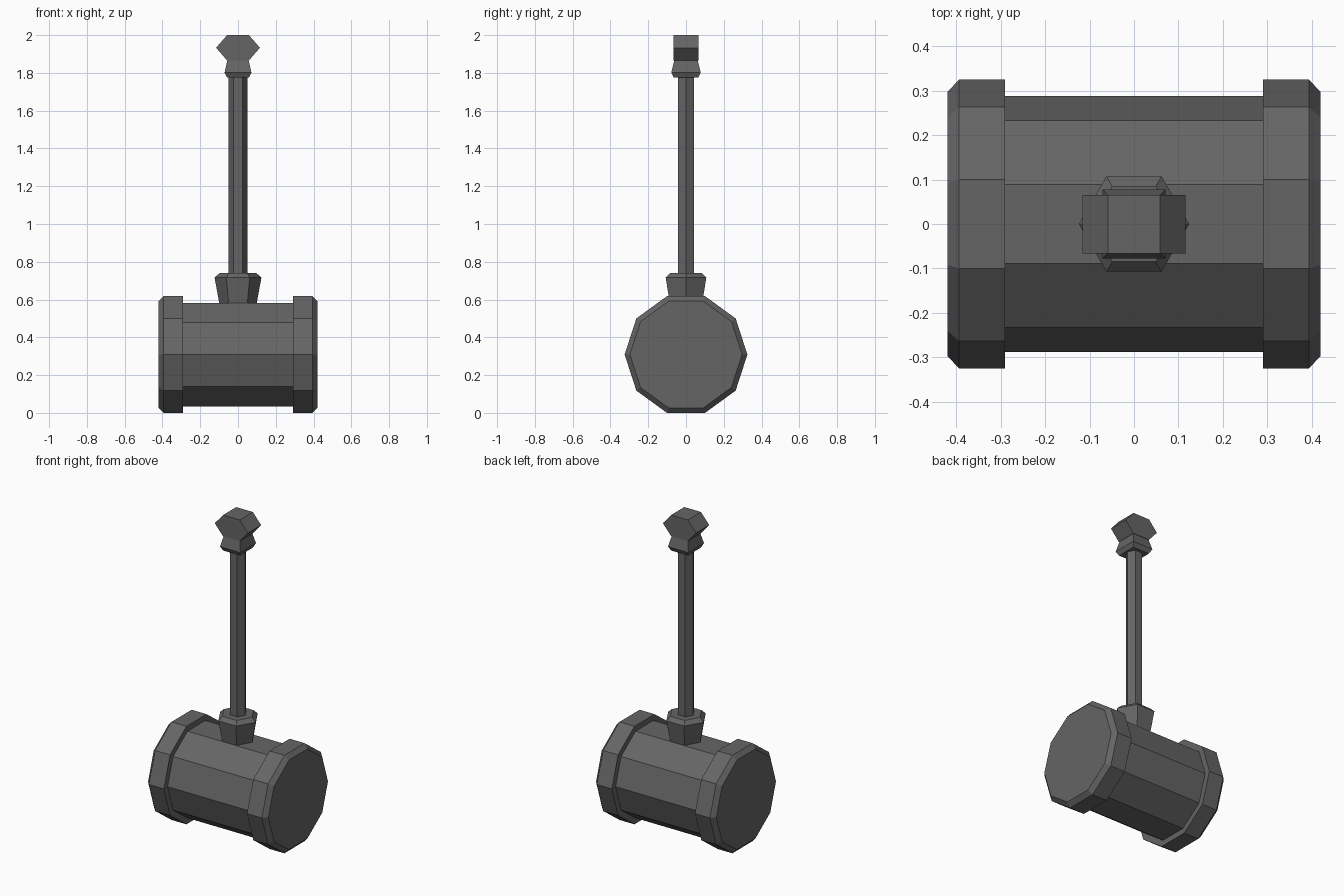
import bpy, bmesh, math
from mathutils import Vector

if "Cube" in bpy.data.objects:
    bpy.data.objects.remove(bpy.data.objects["Cube"])

metal = bpy.data.materials.new("dark_grey_metal")
metal.diffuse_color = (0.13, 0.13, 0.13, 1)
metal.use_nodes = True
metal.node_tree.nodes["Principled BSDF"].inputs["Base Color"].default_value = metal.diffuse_color


def loft(name, rings):
    """Join rings of points into a closed, flat-shaded solid."""
    bm = bmesh.new()
    loops = [[bm.verts.new(p) for p in ring] for ring in rings]
    n = len(loops[0])
    for a, b in zip(loops, loops[1:]):
        for i in range(n):
            j = (i + 1) % n
            bm.faces.new((a[i], a[j], b[j], b[i]))
    bm.faces.new(loops[0])
    bm.faces.new(loops[-1])
    bmesh.ops.recalc_face_normals(bm, faces=bm.faces)
    me = bpy.data.meshes.new(name)
    bm.to_mesh(me)
    bm.free()
    me.materials.append(metal)
    ob = bpy.data.objects.new(name, me)
    bpy.context.collection.objects.link(ob)
    return ob


def polygon(n, r):
    return [(r * math.cos(2 * math.pi * i / n), r * math.sin(2 * math.pi * i / n)) for i in range(n)]


def ring_x(x, r):
    # decagon around the head axis
    return [Vector((x, a, 0.309 + b)) for a, b in polygon(10, r)]


def ring_z(z, r):
    # hexagon around the shaft axis
    return [Vector((a, b, z)) for a, b in polygon(6, r)]


def rect_z(z, x, y):
    return [Vector(p) for p in ((-x, -y, z), (x, -y, z), (x, y, z), (-x, y, z))]


# hammer head: barrel with a chamfered band at each end
loft("head_barrel", [ring_x(-0.29, 0.288), ring_x(0.29, 0.288)])
for side, s in (("left", -1), ("right", 1)):
    loft(side + "_head_band", [ring_x(s * 0.29, 0.325), ring_x(s * 0.394, 0.325), ring_x(s * 0.42, 0.297)])

# flared socket and shaft
loft("socket", [ring_z(0.575, 0.098), ring_z(0.716, 0.124), ring_z(0.74, 0.098)])
loft("shaft", [ring_z(0.735, 0.05), ring_z(1.778, 0.05)])

# square neck under the pommel
loft("neck", [rect_z(1.775, 0.058, 0.064), rect_z(1.802, 0.071, 0.078), rect_z(1.868, 0.056, 0.062)])

# six-sided pommel running front to back
hexagon = [(-0.058, 1.866), (0.058, 1.866), (0.116, 1.933), (0.058, 2.0), (-0.058, 2.0), (-0.116, 1.933)]
loft("pommel", [[Vector((x, y, z)) for x, z in hexagon] for y in (-0.066, 0.065)])
